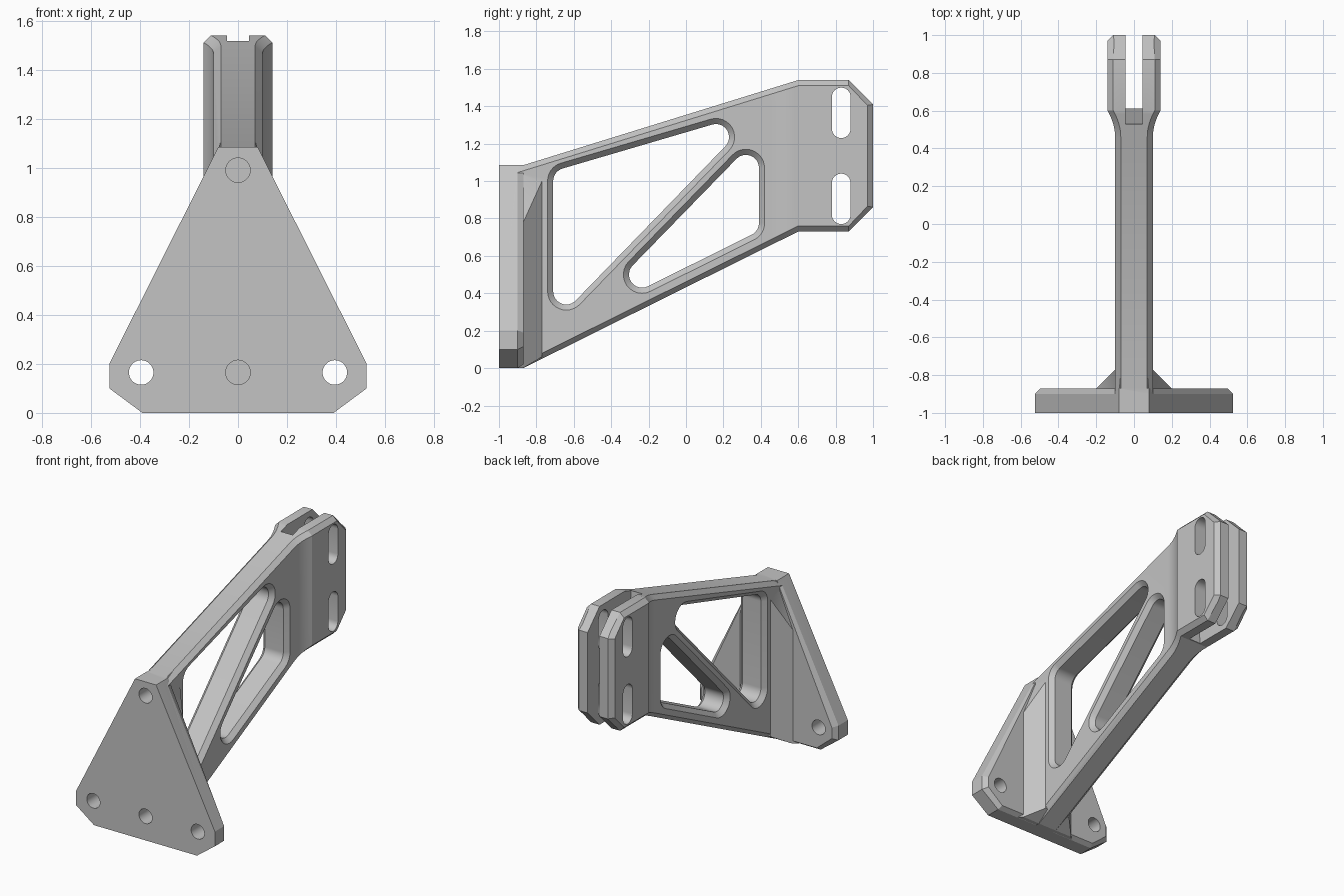
import bpy, bmesh
from math import atan2, cos, sin, pi, tau

if "Cube" in bpy.data.objects:
    bpy.data.objects.remove(bpy.data.objects["Cube"], do_unlink=True)

metal = bpy.data.materials.new("light grey metal")
metal.use_nodes = True
grey = (0.55, 0.55, 0.55, 1)
metal.diffuse_color = grey
metal.node_tree.nodes["Principled BSDF"].inputs["Base Color"].default_value = grey


def loft(name, rings):
    """Closed solid skinned through rings of equal point count."""
    bm = bmesh.new()
    loops = [[bm.verts.new(p) for p in ring] for ring in rings]
    for a, b in zip(loops, loops[1:]):
        for i in range(len(a)):
            j = (i + 1) % len(a)
            bm.faces.new((a[i], a[j], b[j], b[i]))
    bm.faces.new(loops[0])
    bm.faces.new(loops[-1])
    bmesh.ops.recalc_face_normals(bm, faces=bm.faces[:])
    mesh = bpy.data.meshes.new(name)
    bm.to_mesh(mesh)
    bm.free()
    mesh.materials.append(metal)
    ob = bpy.data.objects.new(name, mesh)
    bpy.context.collection.objects.link(ob)
    return ob


def rounded(centres, r, n=12):
    """Convex outline around equal circles, centres counter-clockwise."""
    if len(centres) == 1:
        (u, v), k = centres[0], n * 3
        return [(u + r * cos(tau * i / k), v + r * sin(tau * i / k)) for i in range(k)]
    pts = []
    for i, (u, v) in enumerate(centres):
        pu, pv = centres[i - 1]
        nu, nv = centres[(i + 1) % len(centres)]
        start = atan2(v - pv, u - pu) - pi / 2
        span = (atan2(nv - v, nu - u) - pi / 2 - start) % tau
        for s in range(n + 1):
            a = start + span * s / n
            pts.append((u + r * cos(a), v + r * sin(a)))
    return pts


def mirrored(half):
    return half + [(-x, z) for x, z in reversed(half)]


def ring_y(y, outline):
    return [(x, y, z) for x, z in outline]


def side_cutter(name, centres, stations):
    return loft(name, [[(x, y, z) for y, z in rounded(centres, r)] for x, r in stations])


def combine(target, other, operation):
    mod = target.modifiers.new(other.name, 'BOOLEAN')
    mod.operation, mod.solver, mod.object = operation, 'EXACT', other
    bpy.context.view_layer.objects.active = target
    bpy.ops.object.modifier_apply(modifier=mod.name)
    bpy.data.objects.remove(other, do_unlink=True)


# Mounting plate with chamfered rear edge
front = mirrored([(0.08, 1.085), (0.525, 0.2), (0.525, 0.1), (0.39, 0)])
rear = mirrored([(0.08, 1.085), (0.495, 0.19), (0.495, 0.115), (0.38, 0.02)])
bracket = loft("mounting_bracket", [ring_y(-1, front), ring_y(-0.9, front), ring_y(-0.87, rear)])


# Arm: chamfered sections along its length, flaring into the fork
def top_z(y):
    return min(1.54, 1.085 + (y + 0.87) * 0.3095, 1.54 - (y - 0.87))


def bottom_z(y):
    return max(0.0, min(0.73, (y + 0.87) * 0.4966), 0.73 + (y - 0.87))


def section(y, w, c):
    t, b = top_z(y), bottom_z(y)
    return ring_y(y, mirrored([(w - c, t), (w, t - c), (w, b + c), (w - c, b)]))


flare = [section(0.46 + 0.14 * t / 8, 0.1 + 0.04 * (t / 8) ** 2, 0.03) for t in range(9)]
arm = loft("arm", [section(-0.95, 0.1, 0.03), section(-0.87, 0.1, 0.03)] + flare + [
    section(0.87, 0.14, 0.03), section(0.97, 0.14, 0.035), section(1, 0.111, 0.001)])

# Gussets between plate and arm
gusset = loft("gusset", [
    ring_y(-0.9, mirrored([(0.079, 1.084), (0.23, 0.76), (0.23, 0.001)])),
    ring_y(-0.87, mirrored([(0.077, 1.083), (0.2, 0.78), (0.2, 0.001)])),
    ring_y(-0.77, mirrored([(0.069, 1.114), (0.099, 1.0), (0.099, 0.06)]))])
combine(bracket, gusset, 'UNION')
combine(bracket, arm, 'UNION')

# Two triangular lightening windows with chamfered rims
rim = [(-0.13, 0.13), (-0.07, 0.07), (0.07, 0.07), (0.13, 0.13)]
windows = {
    "upper_window": [(-0.64, 0.41), (0.16, 1.235), (-0.64, 1.0)],
    "lower_window": [(-0.235, 0.5), (0.32, 0.776), (0.32, 1.07)],
}
for name, centres in windows.items():
    combine(bracket, side_cutter(name, centres, rim), 'DIFFERENCE')

# Fork gap with a slanted root
gap = [(0.52, 1.6), (1.1, 1.6), (1.1, 0.6), (0.625, 0.6)]
combine(bracket, loft("fork_gap", [[(x, y, z) for y, z in gap] for x in (-0.045, 0.045)]), 'DIFFERENCE')

# Adjustment slots through both prongs
for low, high in ((0.82, 0.99), (1.28, 1.45)):
    slot = side_cutter("slot", [(0.83, low), (0.83, high)], [(-0.3, 0.05), (0.3, 0.05)])
    combine(bracket, slot, 'DIFFERENCE')

# Bolt holes: outer pair goes through, centre pair is blind
for x, z, depth in ((-0.395, 0.165, 0.3), (0.395, 0.165, 0.3), (0, 0.165, 0.15), (0, 0.99, 0.15)):
    outline = rounded([(x, z)], 0.05)
    hole = loft("bolt_hole", [ring_y(-1.1, outline), ring_y(-1 + depth, outline)])
    combine(bracket, hole, 'DIFFERENCE')

# Smooth curved walls, keep edges crisp
bpy.ops.object.select_all(action='DESELECT')
bracket.select_set(True)
bpy.context.view_layer.objects.active = bracket
bpy.ops.object.shade_smooth_by_angle(angle=0.4)
